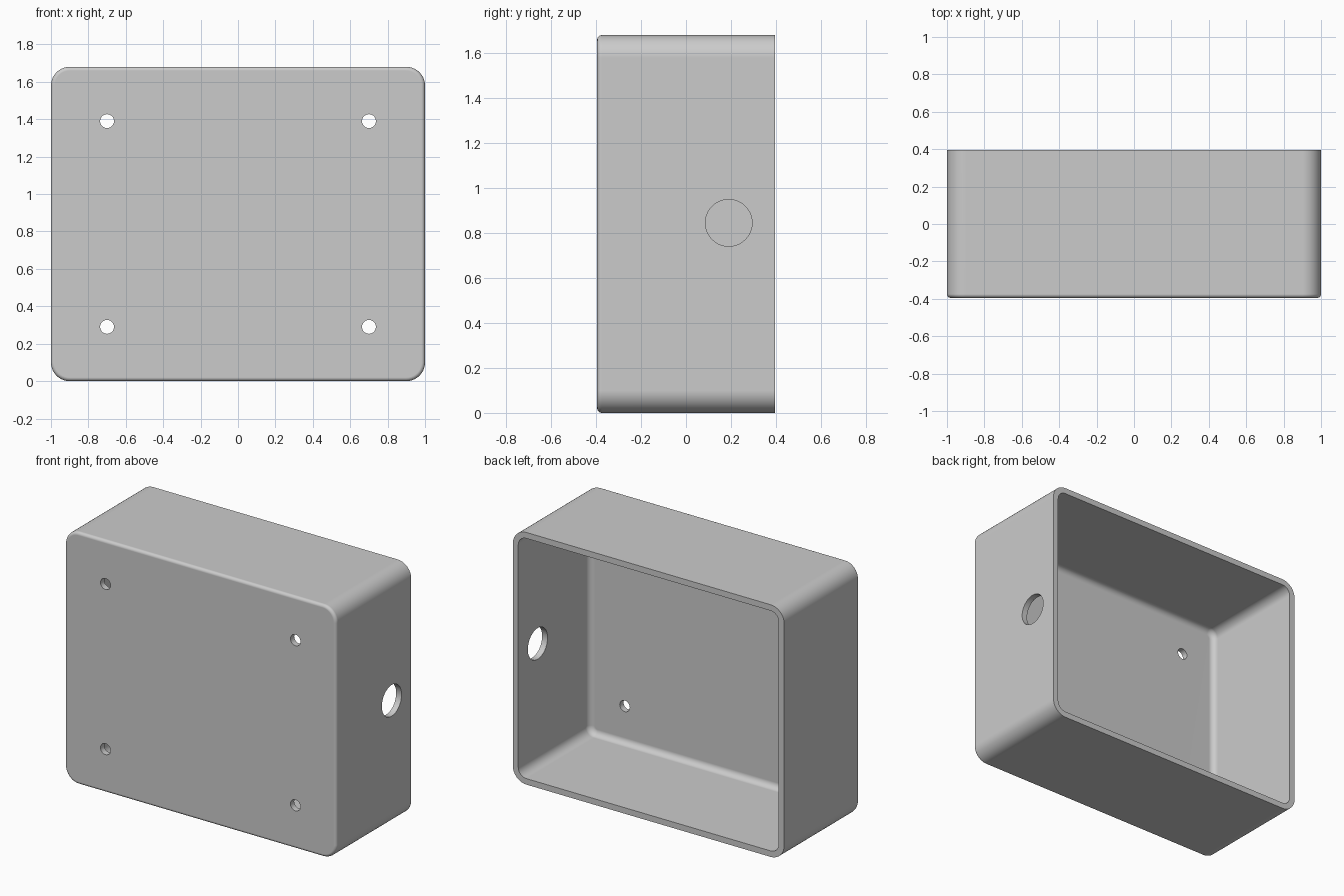
import bpy, bmesh, math
from mathutils import Matrix, Vector

cube = bpy.data.objects.get("Cube")
if cube:
    bpy.data.objects.remove(cube)

WIDTH, DEPTH, HEIGHT = 2.0, 0.79, 1.68
WALL, CORNER = 0.04, 0.1
FRONT, BACK, MID = -DEPTH / 2, DEPTH / 2, HEIGHT / 2

grey = bpy.data.materials.new("light grey")
grey.use_nodes = True
grey.diffuse_color = (0.6, 0.6, 0.6, 1)
grey.node_tree.nodes["Principled BSDF"].inputs["Base Color"].default_value = grey.diffuse_color


def ring(bm, inset, y, steps=10):
    """Rounded rectangle, shrunk by inset, in the plane at depth y."""
    r = max(CORNER - inset, 0.01)
    cx, cz = WIDTH / 2 - inset - r, HEIGHT / 2 - inset - r
    verts = []
    for q, (sx, sz) in enumerate([(1, 1), (-1, 1), (-1, -1), (1, -1)]):
        for i in range(steps + 1):
            a = math.pi / 2 * (q + i / steps)
            verts.append(bm.verts.new((sx * cx + r * math.cos(a), y, MID + sz * cz + r * math.sin(a))))
    return verts


def fillet(inset, y, radius, steps=5):
    """Quarter round from a flat front out to the side wall, as (inset, y) pairs."""
    angles = [math.pi / 2 * i / steps for i in range(steps + 1)]
    return [(inset + radius * (1 - math.sin(a)), y + radius * (1 - math.cos(a))) for a in angles]


# Open box: outer skin from front to back, rim, then inner skin back to the floor
section = fillet(0, FRONT, 0.02) + [(0, BACK), (WALL, BACK)]
section += reversed(fillet(WALL, FRONT + WALL, 0.04))
bm = bmesh.new()
rings = [ring(bm, inset, y) for inset, y in section]
for a, b in zip(rings, rings[1:]):
    for i in range(len(a)):
        j = (i + 1) % len(a)
        bm.faces.new((a[i], a[j], b[j], b[i]))
bm.faces.new(rings[0])
bm.faces.new(rings[-1])
bmesh.ops.recalc_face_normals(bm, faces=bm.faces)
mesh = bpy.data.meshes.new("box_shell")
bm.to_mesh(mesh)
bm.free()
mesh.materials.append(grey)
box = bpy.data.objects.new("box_shell", mesh)
bpy.context.collection.objects.link(box)
bpy.context.view_layer.objects.active = box
box.select_set(True)


def drill(name, centre, axis, radius, length):
    """Cut a round hole through the shell."""
    cutter_mesh = bpy.data.meshes.new(name)
    cb = bmesh.new()
    spin = Vector((0, 0, 1)).rotation_difference(Vector(axis)).to_matrix().to_4x4()
    bmesh.ops.create_cone(cb, cap_ends=True, segments=40, radius1=radius, radius2=radius,
                          depth=length, matrix=Matrix.Translation(centre) @ spin)
    cb.to_mesh(cutter_mesh)
    cb.free()
    cutter_mesh.materials.append(grey)
    cutter = bpy.data.objects.new(name, cutter_mesh)
    cutter.hide_render = True
    bpy.context.collection.objects.link(cutter)
    mod = box.modifiers.new(name, "BOOLEAN")
    mod.object, mod.operation, mod.solver = cutter, "DIFFERENCE", "EXACT"
    bpy.ops.object.modifier_apply(modifier=name)
    bpy.data.objects.remove(cutter)


# Four screw holes in the front, one cable hole in the left wall
for sx in (-1, 1):
    for sz in (-1, 1):
        drill("screw_hole", (sx * 0.7, FRONT + WALL / 2, MID + sz * 0.55), (0, 1, 0), 0.037, 0.2)
drill("cable_hole", (WIDTH / 2 - WALL / 2, 0.19, 0.845), (1, 0, 0), 0.104, 0.2)

# Smooth rounds with crisp rim and hole edges, large faces kept flat
bpy.ops.object.shade_smooth_by_angle(angle=math.radians(35))
flat = box.modifiers.new("flat_faces", "WEIGHTED_NORMAL")
flat.keep_sharp = True
